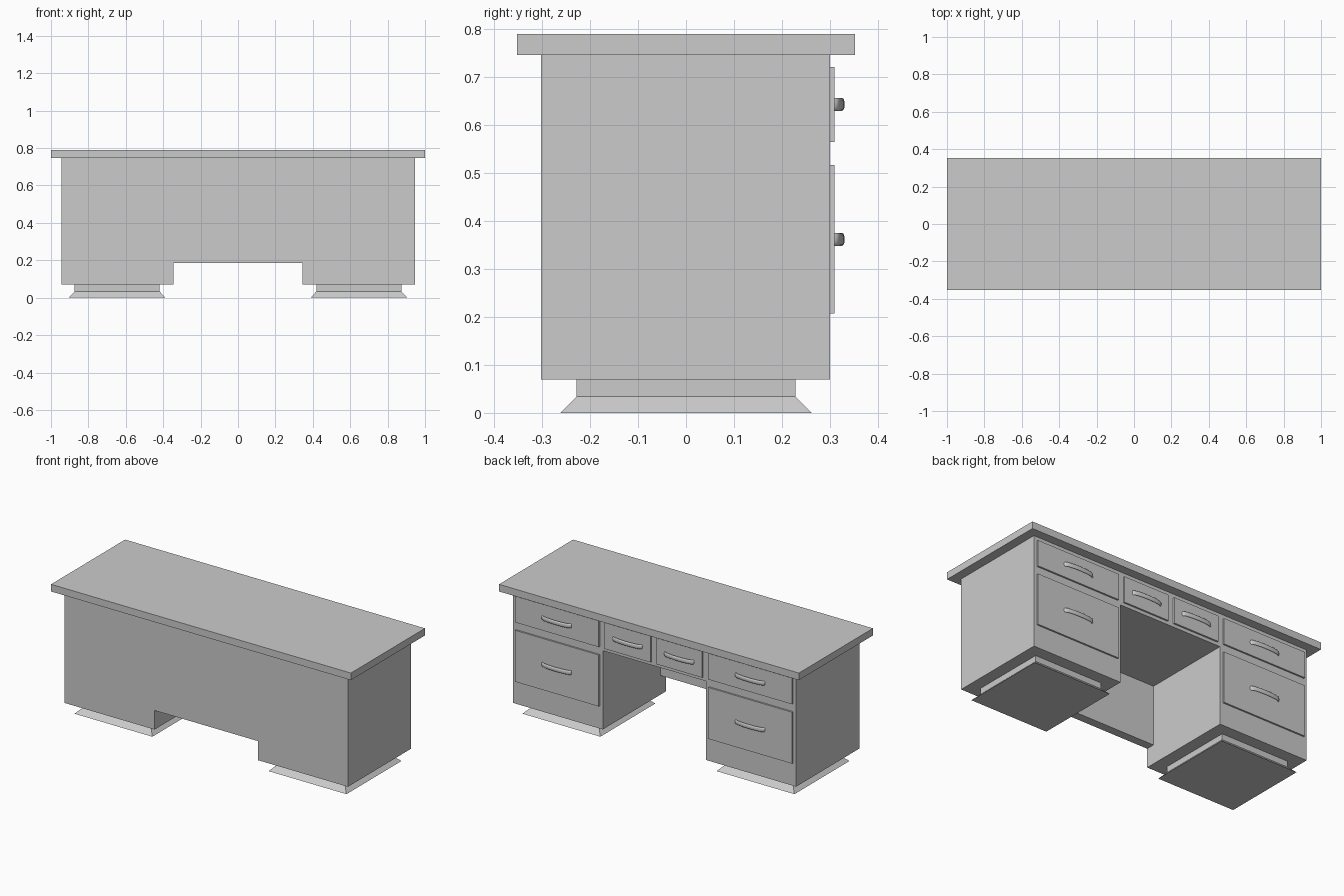
import bpy, bmesh, math

if "Cube" in bpy.data.objects:
    bpy.data.objects.remove(bpy.data.objects["Cube"])


def add_object(name, bm):
    bmesh.ops.recalc_face_normals(bm, faces=bm.faces[:])
    mesh = bpy.data.meshes.new(name)
    bm.to_mesh(mesh)
    bm.free()
    obj = bpy.data.objects.new(name, mesh)
    bpy.context.collection.objects.link(obj)
    return obj


def loft(name, rings):
    """Skin a list of vertex rings and cap both ends."""
    bm = bmesh.new()
    loops = [[bm.verts.new(p) for p in ring] for ring in rings]
    n = len(rings[0])
    for a, b in zip(loops, loops[1:]):
        for i in range(n):
            j = (i + 1) % n
            bm.faces.new((a[i], a[j], b[j], b[i]))
    bm.faces.new(loops[0])
    bm.faces.new(loops[-1])
    return add_object(name, bm)


def rect(x0, x1, y0, y1, z):
    return [(x0, y0, z), (x1, y0, z), (x1, y1, z), (x0, y1, z)]


def box(name, x0, x1, y0, y1, z0, z1):
    return loft(name, [rect(x0, x1, y0, y1, z0), rect(x0, x1, y0, y1, z1)])


def cut(obj, cutter):
    mod = obj.modifiers.new("cut", 'BOOLEAN')
    mod.operation = 'DIFFERENCE'
    mod.solver = 'EXACT'
    mod.object = cutter
    cutter.hide_render = True
    bpy.context.view_layer.objects.active = obj
    bpy.ops.object.modifier_apply(modifier=mod.name)
    bpy.data.objects.remove(cutter)


def handle(name, cx, cz):
    """Bowed pull: an elliptical section swept along a shallow arch."""
    steps, sides = 16, 12
    half, rise = 0.095, 0.018
    rings = []
    for k in range(steps + 1):
        t = math.pi * k / steps
        px, py = -half * math.cos(t), 0.3075 + rise * math.sin(t) ** 0.8
        # path normal in the xy plane
        nx, ny = -math.cos(t) * 0.8, math.sin(t) + 0.15
        length = math.hypot(nx, ny)
        nx, ny = nx / length, ny / length
        ring = []
        for s in range(sides):
            a = 2 * math.pi * s / sides
            d = 0.0055 * math.cos(a)
            ring.append((cx + px + nx * d, py + ny * d, cz + 0.0135 * math.sin(a)))
        rings.append(ring)
    obj = loft(name, rings)
    bpy.ops.object.select_all(action='DESELECT')
    obj.select_set(True)
    bpy.context.view_layer.objects.active = obj
    bpy.ops.object.shade_smooth_by_angle(angle=math.radians(40))


# Table top
box("desk_top", -1.0, 1.0, -0.353, 0.353, 0.747, 0.79)

# Carcass with kneehole and raised front panel
body = box("desk_body", -0.945, 0.945, -0.302, 0.30, 0.07, 0.747)
cut(body, box("kneehole_cutter", -0.345, 0.345, -0.25, 0.5, -0.1, 0.545))
cut(body, box("panel_notch_cutter", -0.345, 0.345, -0.5, 0.1, -0.1, 0.185))

for side, s in (("left", -1), ("right", 1)):
    # Flared plinth below each pedestal
    loft(side + "_plinth", [
        rect(s * 0.388, s * 0.907, -0.262, 0.262, 0.0),
        rect(s * 0.42, s * 0.873, -0.228, 0.228, 0.034),
        rect(s * 0.42, s * 0.873, -0.228, 0.228, 0.07)])
    # Drawer fronts and pulls on the sitting side
    for label, x0, x1, z0, z1 in (
            ("upper_drawer", 0.365, 0.925, 0.565, 0.722),
            ("lower_drawer", 0.365, 0.925, 0.207, 0.517),
            ("centre_drawer", 0.02, 0.325, 0.565, 0.722)):
        box(f"{side}_{label}", s * x0, s * x1, 0.30, 0.31, z0, z1)
        handle(f"{side}_{label}_handle", s * (x0 + x1) / 2, (z0 + z1) / 2)
